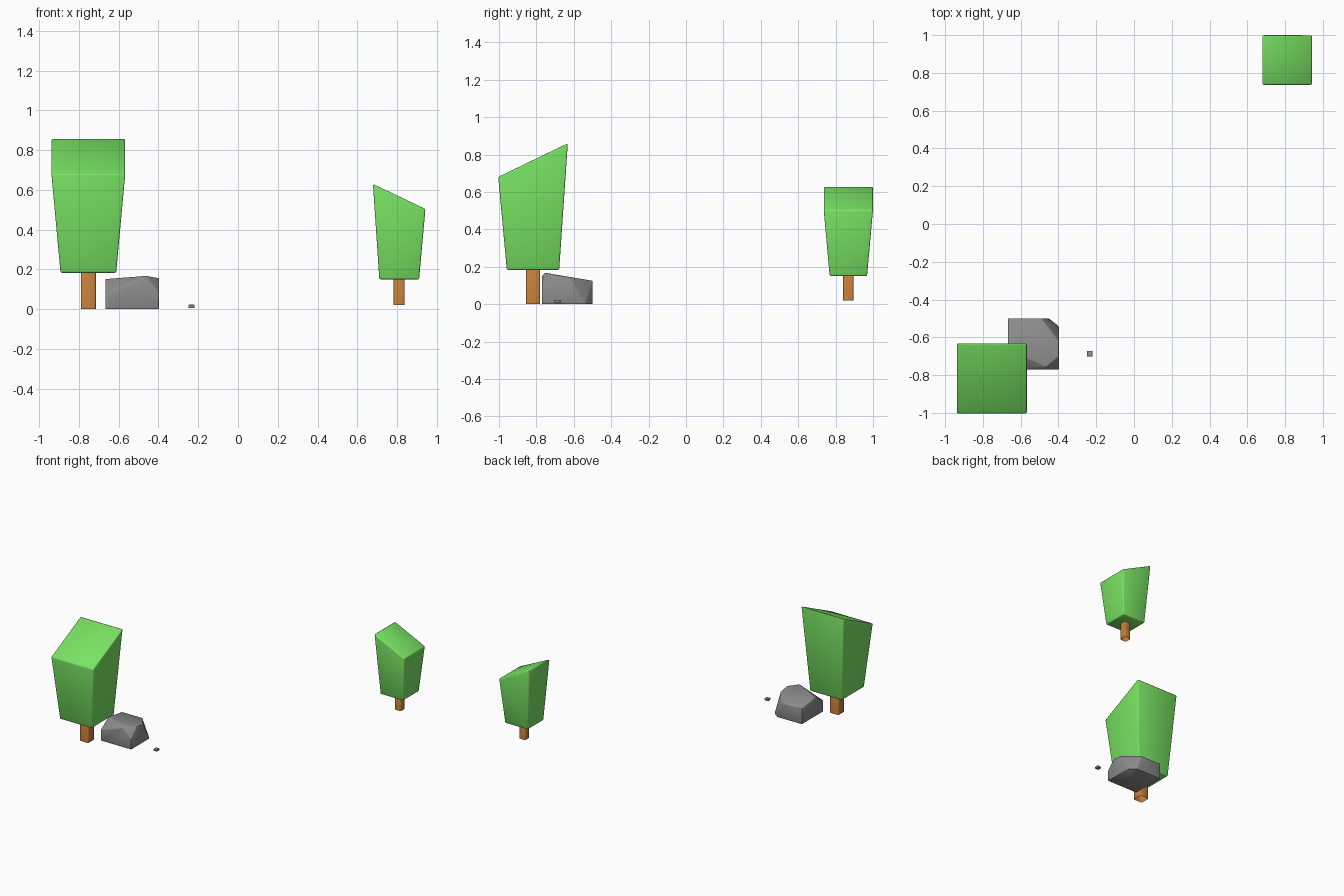
import bpy, bmesh
from mathutils import Vector

cube = bpy.data.objects.get("Cube")
if cube:
    bpy.data.objects.remove(cube)


def material(name, rgb):
    m = bpy.data.materials.new(name)
    m.use_nodes = True
    m.diffuse_color = (*rgb, 1)
    m.node_tree.nodes["Principled BSDF"].inputs["Base Color"].default_value = (*rgb, 1)
    return m


LEAF = material("leaf green", (0.19, 0.77, 0.125))
BARK = material("bark brown", (0.56, 0.215, 0.042))
STONE = material("stone grey", (0.265, 0.265, 0.265))


def finish(name, bm, mat, bevel):
    """Softens the edges and turns the bmesh into a smooth object."""
    bmesh.ops.bevel(bm, geom=bm.edges[:], offset=bevel, segments=2,
                    profile=0.5, affect='EDGES')
    mesh = bpy.data.meshes.new(name)
    for f in bm.faces:
        f.smooth = True
    bm.to_mesh(mesh)
    bm.free()
    mesh.materials.append(mat)
    ob = bpy.data.objects.new(name, mesh)
    bpy.context.collection.objects.link(ob)


def hull(points, flatness):
    """Convex solid around the points, with nearly flat neighbours merged."""
    bm = bmesh.new()
    for p in points:
        bm.verts.new(p)
    bmesh.ops.convex_hull(bm, input=bm.verts[:])
    loose = [v for v in bm.verts if not v.link_faces]
    bmesh.ops.delete(bm, geom=loose, context='VERTS')
    bmesh.ops.dissolve_limit(bm, angle_limit=flatness, verts=bm.verts[:], edges=bm.edges[:])
    bmesh.ops.recalc_face_normals(bm, faces=bm.faces[:])
    return bm


def tree(name, center, base, top, z_base, z_top, slope, trunk, ground):
    """Tapered crown with a slanted top on a square, open-bottomed trunk."""
    c = Vector(center)
    pts = []
    for sx in (-1, 1):
        for sy in (-1, 1):
            pts.append((c.x + sx * base, c.y + sy * base, z_base))
            rise = slope[0] * sx + slope[1] * sy
            pts.append((c.x + sx * top, c.y + sy * top, z_top + rise))
    finish(name + "_crown", hull(pts, 0.25), LEAF, 0.008)

    bm = bmesh.new()
    bmesh.ops.create_cube(bm, size=1)
    height = z_base + 0.02 - ground
    for v in bm.verts:
        v.co = (c.x + v.co.x * trunk, c.y + v.co.y * trunk,
                ground + (v.co.z + 0.5) * height)
    bm.normal_update()
    bmesh.ops.delete(bm, geom=[f for f in bm.faces if f.normal.z < -0.5],
                     context='FACES_ONLY')
    finish(name + "_trunk", bm, BARK, 0.008)


# Trees
tree("large_tree", (-0.753, -0.818), 0.14, 0.186, 0.183, 0.77, (0, 0.09), 0.076, 0)
tree("small_tree", (0.811, 0.868), 0.1, 0.132, 0.15, 0.567, (-0.063, 0), 0.055, 0.02)

# Boulder with chipped corners
finish("boulder", hull([
    (-0.667, -0.77, 0), (-0.398, -0.77, 0), (-0.398, -0.54, 0), (-0.45, -0.5, 0), (-0.667, -0.5, 0),
    (-0.667, -0.5, 0.125), (-0.49, -0.5, 0.125), (-0.398, -0.62, 0.145),
    (-0.398, -0.7, 0.157), (-0.398, -0.77, 0.085), (-0.465, -0.755, 0.168),
    (-0.48, -0.77, 0.15), (-0.667, -0.67, 0.152), (-0.667, -0.77, 0.085),
], 0.08), STONE, 0.004)

# Pebble
bm = bmesh.new()
bmesh.ops.create_cube(bm, size=1)
for v in bm.verts:
    v.co = (-0.234 + v.co.x * 0.031, -0.687 + v.co.y * 0.031, 0.014 + v.co.z * 0.018)
finish("pebble", bm, STONE, 0.004)
